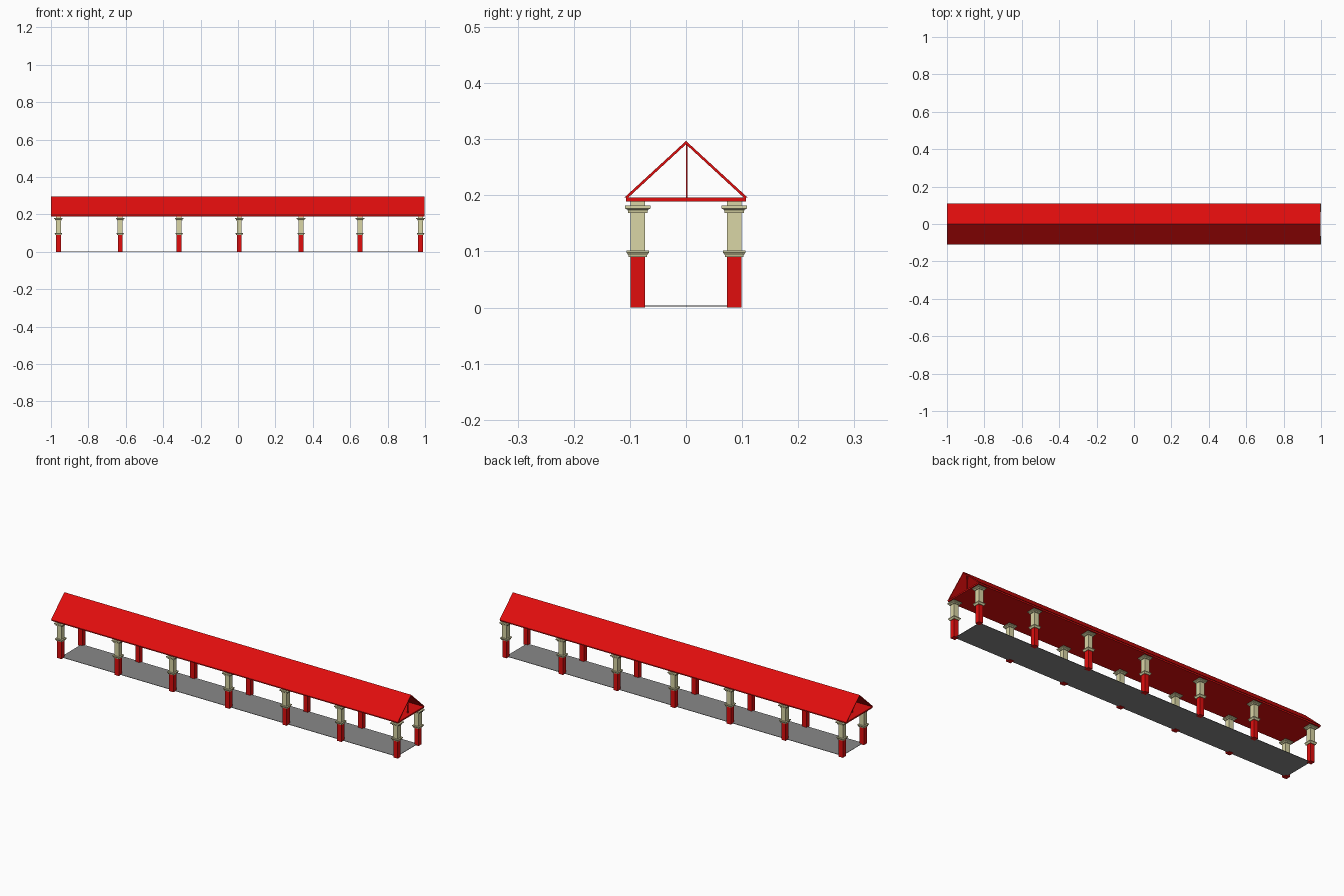
import bpy, bmesh
from mathutils import Vector

cube = bpy.data.objects.get("Cube")
if cube:
    bpy.data.objects.remove(cube, do_unlink=True)


def material(name, rgb):
    m = bpy.data.materials.new(name)
    m.use_nodes = True
    m.diffuse_color = (*rgb, 1)
    m.node_tree.nodes["Principled BSDF"].inputs["Base Color"].default_value = (*rgb, 1)
    return m


RED = material("red_paint", (0.75, 0.004, 0.004))
STONE = material("pale_stone", (0.7, 0.67, 0.38))
GREY = material("grey_floor", (0.25, 0.25, 0.25))


def finish(bm, name, mat):
    bmesh.ops.recalc_face_normals(bm, faces=bm.faces)
    mesh = bpy.data.meshes.new(name)
    bm.to_mesh(mesh)
    bm.free()
    mesh.materials.append(mat)
    obj = bpy.data.objects.new(name, mesh)
    bpy.context.collection.objects.link(obj)
    return obj


def box(name, mat, low, high):
    low, high = Vector(low), Vector(high)
    bm = bmesh.new()
    bmesh.ops.create_cube(bm, size=1)
    for v in bm.verts:
        v.co = (low + high) / 2 + v.co * (high - low)
    return finish(bm, name, mat)


def square_stack(name, mat, x, y, profile):
    """Square column from (half width, height) steps."""
    bm = bmesh.new()
    rings = []
    for h, z in profile:
        rings.append([bm.verts.new((x + sx * h, y + sy * h, z))
                      for sx, sy in ((-1, -1), (1, -1), (1, 1), (-1, 1))])
    for a, b in zip(rings, rings[1:]):
        for i in range(4):
            j = (i + 1) % 4
            bm.faces.new((a[i], a[j], b[j], b[i]))
    bm.faces.new(rings[0][::-1])
    bm.faces.new(rings[-1])
    return finish(bm, name, mat)


def prism(name, mat, section, x0, x1):
    """Extrude a (y, z) section along x."""
    bm = bmesh.new()
    face = bm.faces.new([bm.verts.new((x0, y, z)) for y, z in section])
    out = bmesh.ops.extrude_face_region(bm, geom=[face])
    bmesh.ops.translate(bm, vec=(x1 - x0, 0, 0),
                        verts=[g for g in out["geom"] if isinstance(g, bmesh.types.BMVert)])
    return finish(bm, name, mat)


# Floor
box("floor", GREY, (-0.96, -0.086, 0.002), (0.975, 0.086, 0.004))

# Two rows of columns: red base, stone collar, shaft and capital
STONE_PROFILE = [(0.016, 0.09), (0.017, 0.094), (0.02, 0.098), (0.02, 0.102),
                 (0.013, 0.102), (0.013, 0.169), (0.017, 0.169), (0.018, 0.174),
                 (0.023, 0.177), (0.023, 0.182), (0.013, 0.182), (0.013, 0.189)]
COLUMN_X = (-0.96, -0.63, -0.315, 0.007, 0.337, 0.652, 0.976)
for side, y in (("front", -0.086), ("back", 0.086)):
    for n, x in enumerate(COLUMN_X, 1):
        square_stack(f"{side}_column_base_{n}", RED, x, y, [(0.0125, 0), (0.0125, 0.09)])
        square_stack(f"{side}_column_top_{n}", STONE, x, y, STONE_PROFILE)

# Ceiling slab and open gable roof
X0, X1 = -1, 0.997
box("ceiling", RED, (X0, -0.107, 0.189), (X1, 0.107, 0.196))
prism("roof", RED, [(-0.11, 0.196), (0, 0.297), (0.11, 0.196),
                    (0.103, 0.196), (0, 0.291), (-0.103, 0.196)], X0, X1)

# Slim posts under the ridge
for n, x in enumerate(COLUMN_X, 1):
    box(f"ridge_post_{n}", RED, (x - 0.003, 0, 0.196), (x + 0.003, 0.003, 0.291))
